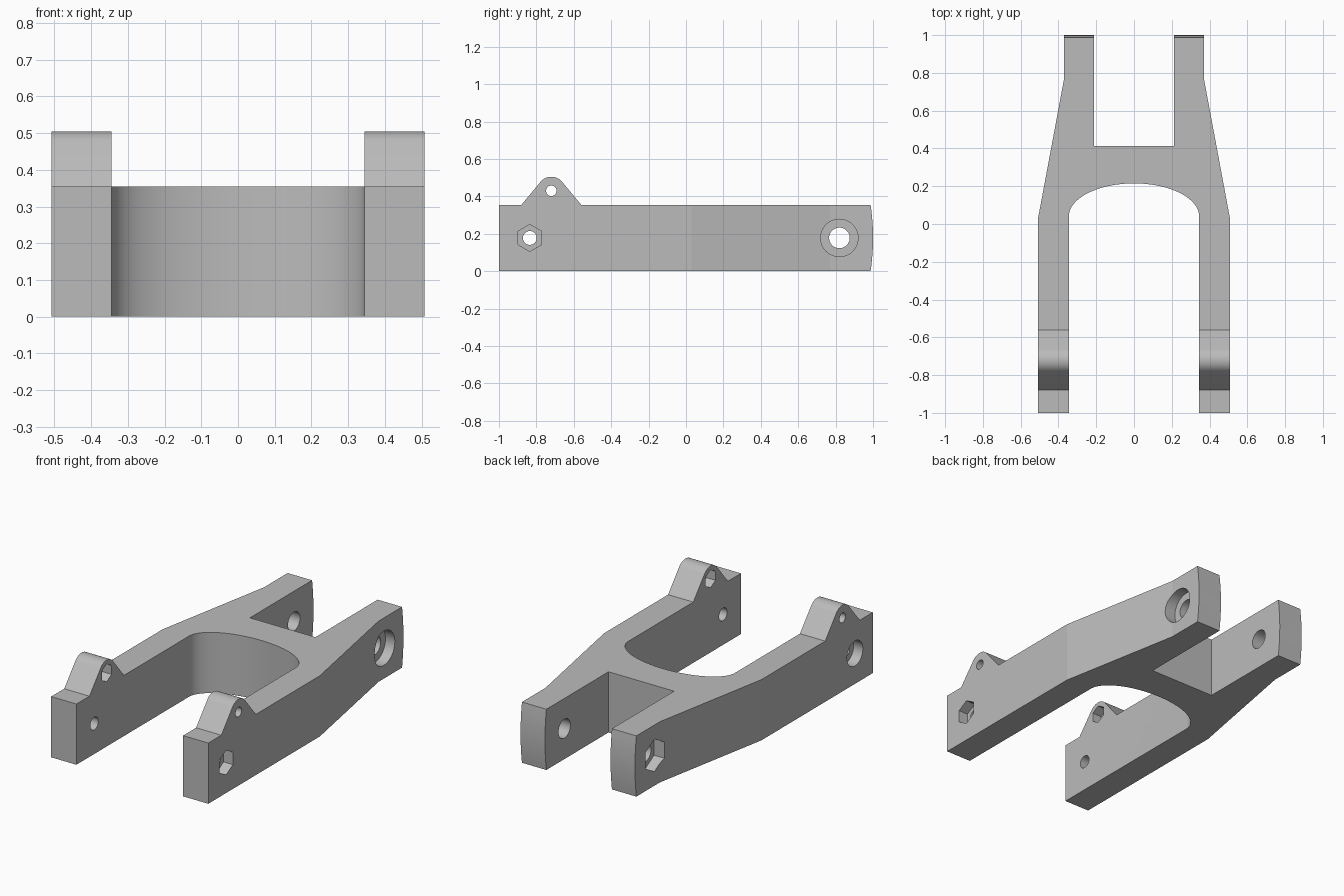
import bpy, bmesh
from math import sin, cos, pi, radians
from mathutils import Vector

cube = bpy.data.objects.get("Cube")
if cube:
    bpy.data.objects.remove(cube, do_unlink=True)

grey = bpy.data.materials.new("plain grey")
grey.use_nodes = True
grey.diffuse_color = (0.5, 0.5, 0.5, 1)
grey.node_tree.nodes["Principled BSDF"].inputs["Base Color"].default_value = (0.5, 0.5, 0.5, 1)


def prism(name, points, offset):
    """Closed outline extruded along offset."""
    bm = bmesh.new()
    face = bm.faces.new([bm.verts.new(p) for p in points])
    new = bmesh.ops.extrude_face_region(bm, geom=[face])["geom"]
    bmesh.ops.translate(bm, vec=offset, verts=[v for v in new if isinstance(v, bmesh.types.BMVert)])
    bmesh.ops.recalc_face_normals(bm, faces=bm.faces)
    mesh = bpy.data.meshes.new(name)
    bm.to_mesh(mesh)
    bm.free()
    mesh.materials.append(grey)
    obj = bpy.data.objects.new(name, mesh)
    bpy.context.collection.objects.link(obj)
    return obj


def combine(target, cutter, operation):
    """Apply a boolean and discard the helper."""
    cutter.hide_render = True
    mod = target.modifiers.new("cut", "BOOLEAN")
    mod.operation, mod.solver, mod.object = operation, "EXACT", cutter
    bpy.context.view_layer.objects.active = target
    bpy.ops.object.modifier_apply(modifier=mod.name)
    bpy.data.objects.remove(cutter, do_unlink=True)


def arc(cx, cy, rx, ry, start, end, steps):
    angles = [radians(start + (end - start) * i / steps) for i in range(steps + 1)]
    return [(cx + rx * cos(a), cy + ry * sin(a)) for a in angles]


HEIGHT, MID = 0.355, 0.178

# Side profile: bar with a rounded lug on top and a slightly bowed rear end
bow = [(1 - 0.013 * (2 * i / 12 - 1) ** 2, HEIGHT * i / 12) for i in range(13)]
lug = arc(-0.72, 0.43, 0.075, 0.075, 40, 140, 20)
side = [(-1, 0)] + bow + [(-0.56, HEIGHT)] + lug + [(-0.88, HEIGHT), (-1, HEIGHT)]
frame = prism("fork_frame", [(-0.7, y, z) for y, z in side], Vector((1.4, 0, 0)))

# Plan outline: long front arms, curved bridge, tapered rear fork
half = [(0.508, -1.2), (0.508, 0.03), (0.37, 0.77), (0.37, 1.2), (0.212, 1.2), (0.212, 0.413)]
crotch = arc(0, 0.04, 0.345, 0.175, 180, 0, 64)
plan = half + [(-x, y) for x, y in reversed(half)] + [(-0.345, -1.2)] + crotch + [(0.345, -1.2)]
combine(frame, prism("plan_cutter", [(x, y, -0.2) for x, y in plan], Vector((0, 0, 1))), "INTERSECT")


def bore(y, z, radius, x1, x2, sides=48):
    """Hole along x; six sides gives a nut pocket with a corner up."""
    ring = [(x1, y + radius * sin(2 * pi * i / sides), z + radius * cos(2 * pi * i / sides))
            for i in range(sides)]
    combine(frame, prism("bore_cutter", ring, Vector((x2 - x1, 0, 0))), "DIFFERENCE")


# Through holes: front axle, rear axle, lugs
bore(-0.835, MID, 0.037, -0.7, 0.7)
bore(0.82, MID, 0.055, -0.7, 0.7)
bore(-0.72, 0.43, 0.028, -0.7, 0.7)

# Bolt-head recesses and nut pockets on opposite outer faces
bore(-0.835, MID, 0.072, 0.448, 0.7, 6)
bore(-0.835, MID, 0.073, -0.7, -0.448)
bore(0.82, MID, 0.1, 0.31, 0.7)
bore(0.82, MID, 0.095, -0.7, -0.31, 6)

# Nut pockets on the inner face of each lug
bore(-0.72, 0.43, 0.052, -0.405, 0.405, 6)

bpy.ops.object.select_all(action="DESELECT")
frame.select_set(True)
bpy.context.view_layer.objects.active = frame
bpy.ops.object.shade_smooth_by_angle(angle=radians(9))
